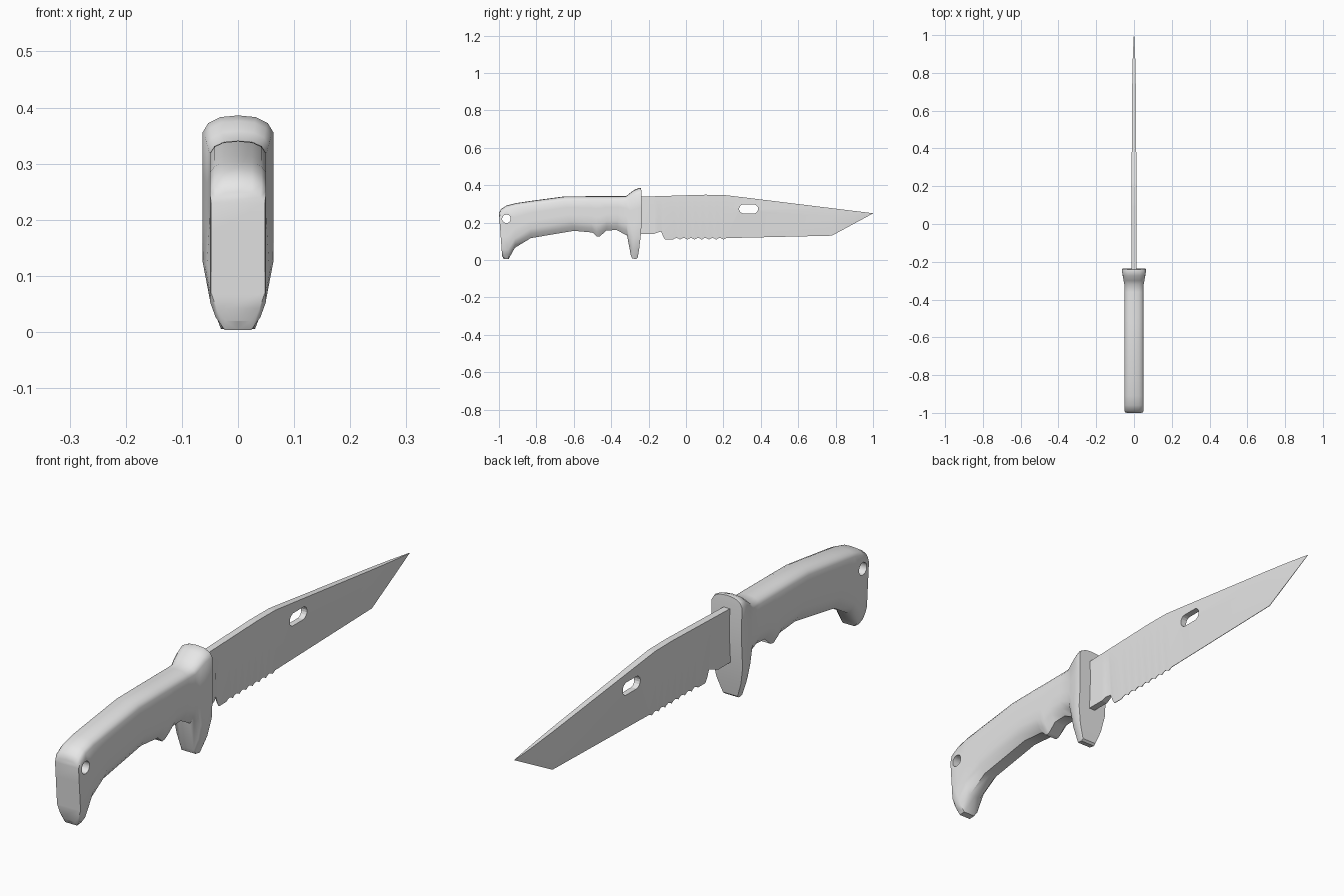
import bpy
import bmesh
import math

if "Cube" in bpy.data.objects:
    bpy.data.objects.remove(bpy.data.objects["Cube"], do_unlink=True)

# One plain grey for the whole knife
grey = bpy.data.materials.new("plain grey")
grey.use_nodes = True
grey.diffuse_color = (0.8, 0.8, 0.8, 1)
grey.node_tree.nodes["Principled BSDF"].inputs["Base Color"].default_value = (0.8, 0.8, 0.8, 1)


def finish(name, bm):
    bmesh.ops.recalc_face_normals(bm, faces=bm.faces)
    mesh = bpy.data.meshes.new(name)
    bm.to_mesh(mesh)
    bm.free()
    mesh.materials.append(grey)
    obj = bpy.data.objects.new(name, mesh)
    bpy.context.collection.objects.link(obj)
    return obj


def loft(name, sections):
    """Each section is its right half, top to bottom, as (x, y, z); mirrored and bridged."""
    bm = bmesh.new()
    rings = []
    for half in sections:
        right = [bm.verts.new(p) for p in half]
        left = [v if abs(v.co.x) < 1e-7 else bm.verts.new((-v.co.x, v.co.y, v.co.z)) for v in right]
        rings.append((right, left))
    for (r0, l0), (r1, l1) in zip(rings, rings[1:]):
        for i in range(len(r0) - 1):
            bm.faces.new((r0[i], r0[i + 1], r1[i + 1], r1[i]))
            bm.faces.new((l0[i], l1[i], l1[i + 1], l0[i + 1]))
        for i in (0, -1):
            if r0[i] != l0[i]:
                bm.faces.new((r0[i], r1[i], l1[i], l0[i]))
    # Close both ends with strips from side to side
    for right, left in (rings[0], rings[-1]):
        for i in range(len(right) - 1):
            quad = list(dict.fromkeys((right[i], right[i + 1], left[i + 1], left[i])))
            bm.faces.new(quad)
    return finish(name, bm)


def cut_through(obj, y, z, radius, half_length=0.0):
    """Cut a round or slot-shaped hole straight through along x."""
    bm = bmesh.new()
    n = 16
    ring = []
    for i in range(n):
        a = 2 * math.pi * (i + 0.5) / n
        shift = math.copysign(half_length, math.cos(a))
        ring.append(bm.verts.new((-0.2, y + shift + radius * math.cos(a), z + radius * math.sin(a))))
    face = bm.faces.new(ring)
    out = bmesh.ops.extrude_face_region(bm, geom=[face])
    bmesh.ops.translate(bm, vec=(0.4, 0, 0), verts=[g for g in out["geom"] if isinstance(g, bmesh.types.BMVert)])
    cutter = finish("hole_cutter", bm)
    cutter.hide_render = True
    mod = obj.modifiers.new("hole", "BOOLEAN")
    mod.operation = "DIFFERENCE"
    mod.solver = "EXACT"
    mod.object = cutter
    bpy.context.view_layer.objects.active = obj
    bpy.ops.object.modifier_apply(modifier=mod.name)
    bpy.data.objects.remove(cutter, do_unlink=True)


def smooth(obj, angle):
    bpy.ops.object.select_all(action="DESELECT")
    obj.select_set(True)
    bpy.context.view_layer.objects.active = obj
    bpy.ops.object.shade_smooth_by_angle(angle=math.radians(angle))


def handle_section(yt, zt, yb, zb, w, chamfer_top, chamfer_bottom, bulge=0.0):
    levels = [(0, zt), (0.5, zt - 0.1 * chamfer_top), (0.84, zt - 0.45 * chamfer_top),
              (1, zt - chamfer_top)]
    low, high = zb + chamfer_bottom, zt - chamfer_top
    levels += [(1, high + (low - high) * k) for k in (0.33, 0.67, 1)]
    levels += [(0.8, zb + 0.45 * chamfer_bottom), (0.48, zb), (0, zb)]
    pts = []
    for u, z in levels:
        t = (z - zb) / (zt - zb)
        pts.append((u * w, yb + (yt - yb) * t + 4 * bulge * t * (1 - t), z))
    return pts


# Handle, from the hooked pommel through the grip to the flared guard
handle_rows = [
    (-1.0, 0.25, -0.983, 0.02, 0.048, 0.02, 0.05),
    (-0.99, 0.272, -0.973, 0.004, 0.05, 0.02, 0.05),
    (-0.96, 0.291, -0.948, 0.006, 0.05, 0.02, 0.05),
    (-0.91, 0.304, -0.915, 0.065, 0.05, 0.02, 0.05),
    (-0.83, 0.316, -0.83, 0.117, 0.05, 0.022, 0.05),
    (-0.65, 0.34, -0.60, 0.156, 0.05, 0.022, 0.05),
    (-0.52, 0.341, -0.50, 0.147, 0.05, 0.022, 0.05),
    (-0.48, 0.341, -0.477, 0.125, 0.05, 0.022, 0.06),
    (-0.46, 0.341, -0.460, 0.127, 0.05, 0.022, 0.06),
    (-0.42, 0.341, -0.425, 0.158, 0.05, 0.022, 0.05),
    (-0.36, 0.341, -0.37, 0.160, 0.05, 0.022, 0.05),
    (-0.32, 0.342, -0.315, 0.13, 0.051, 0.022, 0.06),
    (-0.30, 0.358, -0.295, 0.025, 0.055, 0.025, 0.10),
    (-0.275, 0.376, -0.288, 0.008, 0.059, 0.028, 0.11, 0.006),
    (-0.25, 0.386, -0.266, 0.005, 0.063, 0.03, 0.12, 0.010),
    (-0.24, 0.384, -0.258, 0.012, 0.062, 0.03, 0.12, 0.012),
]
handle = loft("handle", [handle_section(*r) for r in handle_rows])
cut_through(handle, -0.96, 0.22, 0.023)
smooth(handle, 42)


def blade_section(y, top, bottom, w, edge):
    # Flat upper flank, then a bevel down to the cutting edge
    mid = bottom + (top - bottom) * 0.7
    return [(w, y, top), (w, y, mid), (edge, y, bottom)]


def spine(y):
    pts = [(-0.26, 0.338), (0.1, 0.349), (0.2, 0.348), (0.3, 0.336), (1.0, 0.25)]
    for (y0, z0), (y1, z1) in zip(pts, pts[1:]):
        if y <= y1:
            return z0 + (z1 - z0) * (y - y0) / (y1 - y0)
    return 0.25


# Blade: thick base, plunge, serrated edge, straight edge and slanted tip
blade_rows = [(-0.26, 0.14, 0.013, 0.013), (-0.17, 0.14, 0.013, 0.013),
              (-0.15, 0.148, 0.013, 0.011), (-0.132, 0.152, 0.013, 0.002),
              (-0.122, 0.125, 0.013, 0.001), (-0.112, 0.109, 0.013, 0.001)]
teeth, steps = 7, 4
for i in range(teeth * steps + 1):
    scallop = abs(math.sin(math.pi * i / steps))
    blade_rows.append((-0.07 + 0.27 * i / (teeth * steps), 0.109 + 0.009 * scallop, 0.013, 0.001))
blade_rows += [(0.215, 0.117, 0.013, 0.001), (0.3, 0.119, 0.0125, 0.001), (0.78, 0.13, 0.009, 0.001),
               (0.9, 0.195, 0.006, 0.001), (1.0, 0.249, 0.001, 0.0005)]
blade = loft("blade", [blade_section(y, spine(y), b, w, e) for y, b, w, e in blade_rows])
cut_through(blade, 0.335, 0.273, 0.024, 0.027)
smooth(blade, 20)
